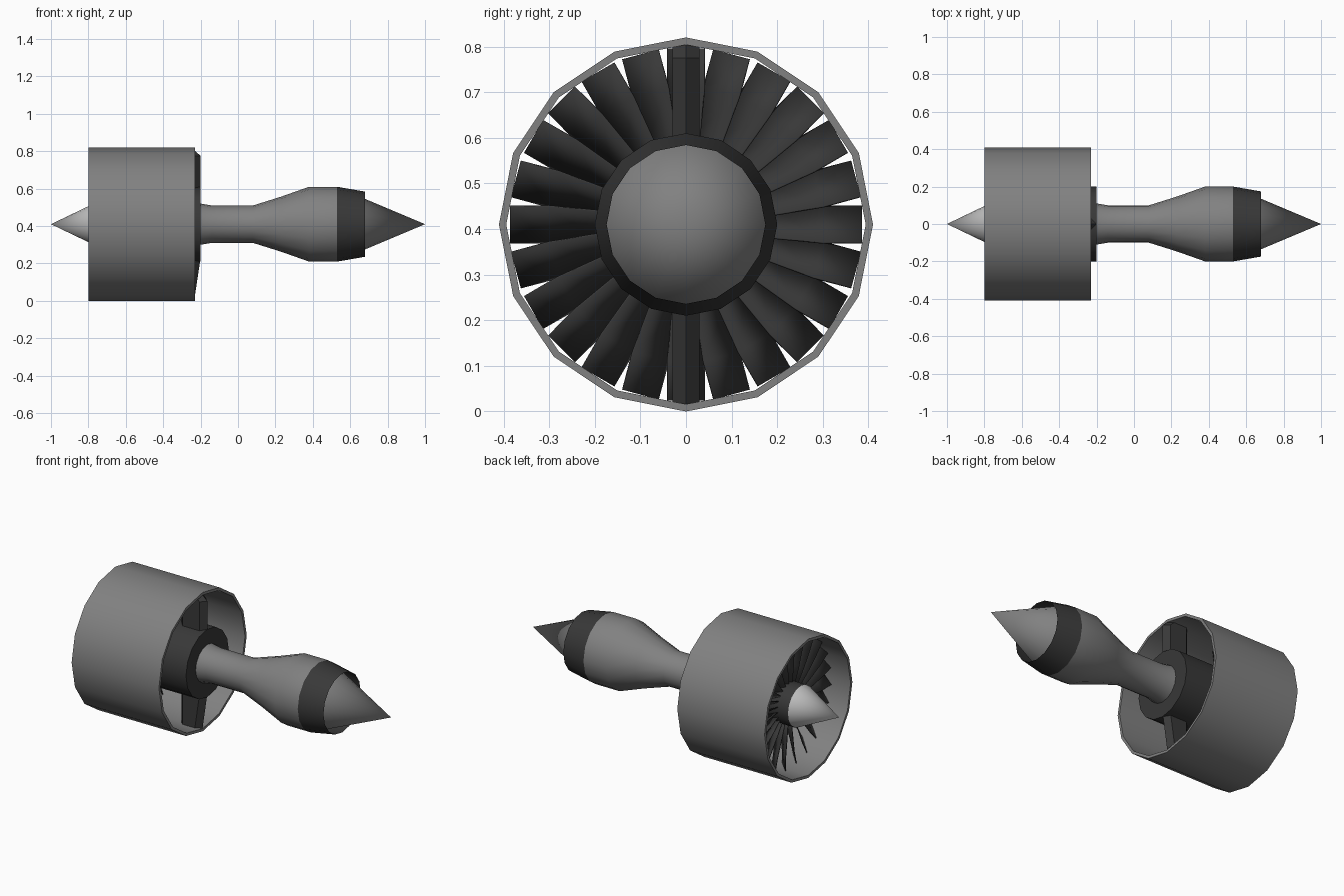
import bpy, bmesh
from math import sin, cos, pi, radians

cube = bpy.data.objects.get("Cube")
if cube:
    bpy.data.objects.remove(cube)

AXIS_Z = 0.41
SIDES = 16
BLADES = 24


def material(name, value):
    m = bpy.data.materials.new(name)
    m.use_nodes = True
    colour = (value, value, value, 1)
    m.diffuse_color = colour
    m.node_tree.nodes["Principled BSDF"].inputs["Base Color"].default_value = colour
    return m


GREY = material("casing grey", 0.22)
DARK = material("dark metal", 0.04)
LIGHT = material("light grey", 0.53)


def finish(name, bm, mat):
    """Turn a bmesh into a smooth-by-angle object placed on the engine axis."""
    bmesh.ops.remove_doubles(bm, verts=bm.verts, dist=1e-5)
    bmesh.ops.recalc_face_normals(bm, faces=bm.faces)
    mesh = bpy.data.meshes.new(name)
    bm.to_mesh(mesh)
    bm.free()
    mesh.materials.append(mat)
    obj = bpy.data.objects.new(name, mesh)
    obj.location.z = AXIS_Z
    bpy.context.collection.objects.link(obj)
    bpy.ops.object.select_all(action="DESELECT")
    obj.select_set(True)
    bpy.context.view_layer.objects.active = obj
    bpy.ops.object.shade_smooth_by_angle(angle=radians(30))
    return obj


def lathe(name, profile, mat, closed=False):
    """Spin (x, radius) points around the engine axis."""
    bm = bmesh.new()
    rings = []
    for x, r in profile:
        angles = [2 * pi * i / SIDES for i in range(SIDES)]
        rings.append([bm.verts.new((x, r * sin(a), r * cos(a))) for a in angles])
    pairs = list(zip(rings, rings[1:]))
    if closed:
        pairs.append((rings[-1], rings[0]))
    for a, b in pairs:
        for i in range(SIDES):
            j = (i + 1) % SIDES
            bm.faces.new((a[i], a[j], b[j], b[i]))
    return finish(name, bm, mat)


# Outer duct, with a thin wall
lathe("fan_duct", [(-0.8, 0.41), (-0.23, 0.41), (-0.23, 0.394), (-0.8, 0.394)],
      GREY, closed=True)

# Nose, hub, core and exhaust
lathe("nose_cone", [(-1, 0), (-0.75, 0.12)], LIGHT)
lathe("hub", [(-0.75, 0), (-0.75, 0.12), (-0.55, 0.12), (-0.55, 0.2),
              (-0.2, 0.2), (-0.2, 0)], DARK)
lathe("core_casing", [(-0.2, 0.11), (-0.14, 0.1), (0.08, 0.1), (0.23, 0.147),
                      (0.38, 0.2), (0.53, 0.2)], GREY)
lathe("exhaust_nozzle", [(0.53, 0.2), (0.68, 0.174)], DARK)
lathe("exhaust_cone", [(0.53, 0.198), (1, 0)], GREY)

# Twisted fan blades: radius, chord and pitch of each section
sections = [(0.11, 0.09, 25), (0.2, 0.105, 36), (0.3, 0.115, 45), (0.386, 0.112, 46)]
bm = bmesh.new()
for k in range(BLADES):
    a = 2 * pi * k / BLADES
    edges = []
    for r, chord, pitch in sections:
        row = []
        for side in (-0.5, 0.5):
            x = -0.64 + side * chord * cos(radians(pitch))
            t = -side * chord * sin(radians(pitch))
            row.append(bm.verts.new((x, r * sin(a) - t * cos(a),
                                     r * cos(a) + t * sin(a))))
        edges.append(row)
    for low, high in zip(edges, edges[1:]):
        bm.faces.new((low[0], low[1], high[1], high[0]))
blades = finish("fan_blades", bm, DARK)
solid = blades.modifiers.new("thickness", "SOLIDIFY")
solid.thickness = 0.004
solid.offset = 0

# Upper and lower struts with pointed leading and trailing edges
levels = [(0.18, -0.37, -0.2), (0.365, -0.37, -0.2), (0.394, -0.37, -0.232)]
lower_levels = [(0.18, -0.37, -0.2), (0.394, -0.37, -0.232)]
for name, sign, rows in (("upper_strut", 1, levels), ("lower_strut", -1, lower_levels)):
    bm = bmesh.new()
    rings = []
    for r, front, back in rows:
        outline = [(front, 0), (front + 0.03, 0.03), (back - 0.03, 0.03),
                   (back, 0), (back - 0.03, -0.03), (front + 0.03, -0.03)]
        rings.append([bm.verts.new((x, y, sign * r)) for x, y in outline])
    for a, b in zip(rings, rings[1:]):
        for i in range(6):
            j = (i + 1) % 6
            bm.faces.new((a[i], a[j], b[j], b[i]))
    bm.faces.new(rings[0])
    bm.faces.new(rings[-1])
    finish(name, bm, DARK)
